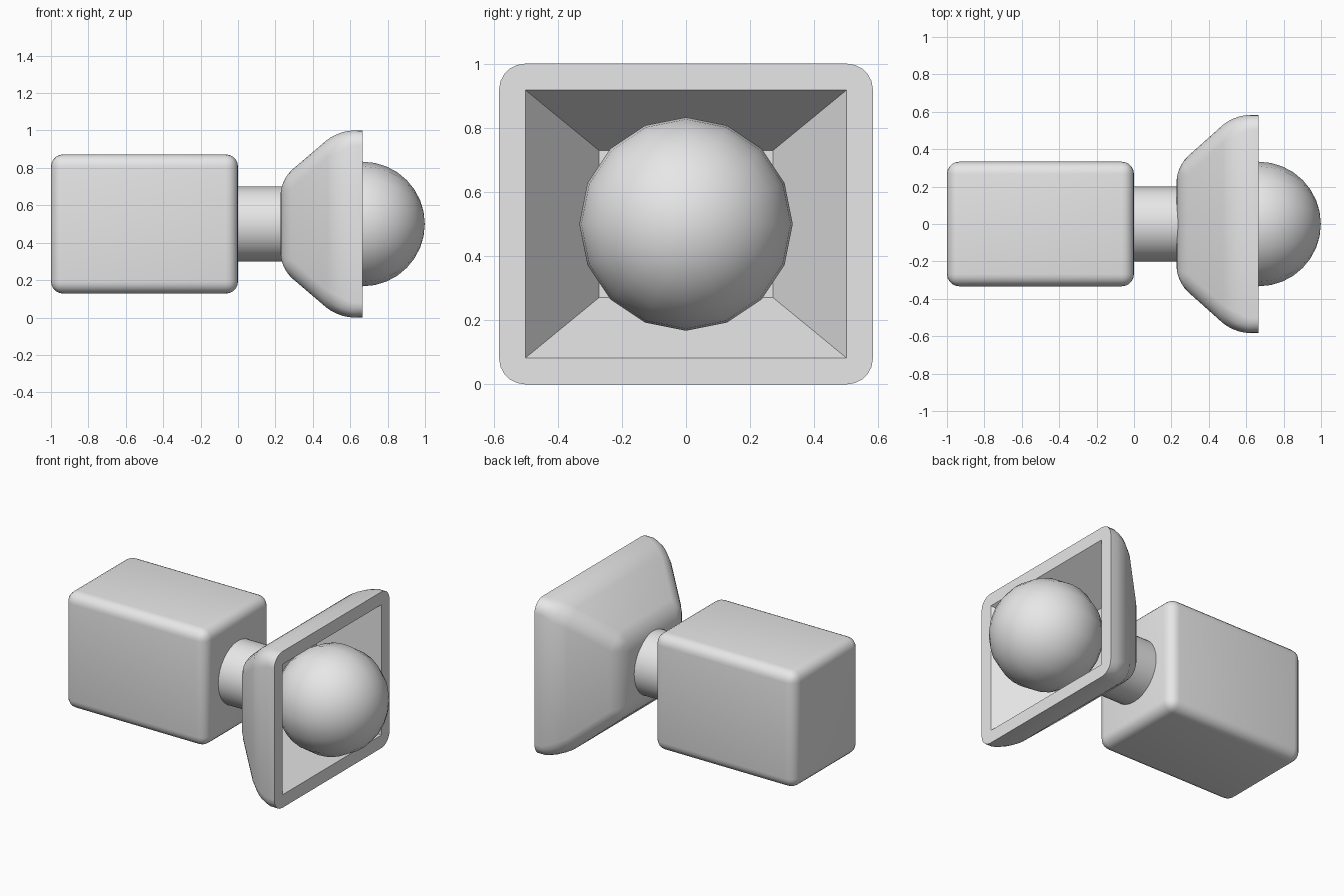
import bpy, bmesh
from math import pi, radians
from mathutils import Matrix, Vector

if "Cube" in bpy.data.objects:
    bpy.data.objects.remove(bpy.data.objects["Cube"])

MID = 0.5  # height of the long axis

grey = bpy.data.materials.new("light_grey")
grey.use_nodes = True
grey.diffuse_color = (0.8, 0.8, 0.8, 1)
grey.node_tree.nodes["Principled BSDF"].inputs["Base Color"].default_value = (0.8, 0.8, 0.8, 1)


def finish(name, bm):
    """Turn a bmesh into a named grey object."""
    bmesh.ops.recalc_face_normals(bm, faces=bm.faces)
    mesh = bpy.data.meshes.new(name)
    bm.to_mesh(mesh)
    bm.free()
    mesh.materials.append(grey)
    obj = bpy.data.objects.new(name, mesh)
    bpy.context.collection.objects.link(obj)
    return obj


def smooth(obj):
    bpy.ops.object.select_all(action="DESELECT")
    obj.select_set(True)
    bpy.context.view_layer.objects.active = obj
    bpy.ops.object.shade_smooth_by_angle(angle=radians(30))


def tapered_box(back, front, bevel=0, open_front=False):
    """Box along x; back and front are (x, half width, half height)."""
    bm = bmesh.new()
    bmesh.ops.create_cube(bm, size=2)
    for v in bm.verts:
        x, hy, hz = front if v.co.x > 0 else back
        v.co = Vector((x, v.co.y * hy, MID + v.co.z * hz))
    if bevel:
        edges = [e for e in bm.edges
                 if not (open_front and all(v.co.x == front[0] for v in e.verts))]
        bmesh.ops.bevel(bm, geom=edges, offset=bevel, segments=5,
                        profile=0.5, affect="EDGES")
    return bm


# Rear body
smooth(finish("body", tapered_box((-1, 0.333, 0.372), (0, 0.333, 0.372), 0.065)))

# Neck joining body and hood
bm = bmesh.new()
bmesh.ops.create_cone(bm, cap_ends=True, segments=32, radius1=0.2, radius2=0.2, depth=0.32,
                      matrix=Matrix.Translation((0.11, 0, MID)) @ Matrix.Rotation(pi / 2, 4, "Y"))
smooth(finish("neck", bm))

# Flared hood: outer sleeve, flared part and straight rim joined as one shell
bm = bmesh.new()
rings = []
for x, hy, hz in ((0.227, 0.308, 0.237), (0.535, 0.583, 0.5), (0.665, 0.583, 0.5)):
    rings.append([bm.verts.new((x, sy * hy, MID + sz * hz))
                  for sy, sz in ((-1, -1), (1, -1), (1, 1), (-1, 1))])
for a, b in zip(rings, rings[1:]):
    for i in range(4):
        j = (i + 1) % 4
        bm.faces.new((a[i], a[j], b[j], b[i]))
bm.faces.new(rings[0])
bm.faces.new(rings[-1])
front = set(rings[-1])
bmesh.ops.bevel(bm, geom=[e for e in bm.edges if not set(e.verts) <= front],
                offset=0.08, segments=5, profile=0.5, affect="EDGES")
hood = finish("hood", bm)

# Tapered recess cut into the hood, its slopes continued past the rim
cutter = finish("recess_cutter", tapered_box((0.365, 0.272, 0.23), (0.695, 0.523, 0.436)))
cutter.hide_render = True
cut = hood.modifiers.new("recess", "BOOLEAN")
cut.operation = "DIFFERENCE"
cut.solver = "EXACT"
cut.object = cutter
bpy.context.view_layer.objects.active = hood
hood.select_set(True)
bpy.ops.object.modifier_apply(modifier=cut.name)
bpy.data.objects.remove(cutter)
smooth(hood)

# Round bulb seated in the recess
bm = bmesh.new()
bmesh.ops.create_uvsphere(bm, u_segments=16, v_segments=16, radius=0.333,
                          matrix=Matrix.Translation((0.666, 0, MID)) @ Matrix.Rotation(pi / 2, 4, "Y"))
smooth(finish("bulb", bm))
